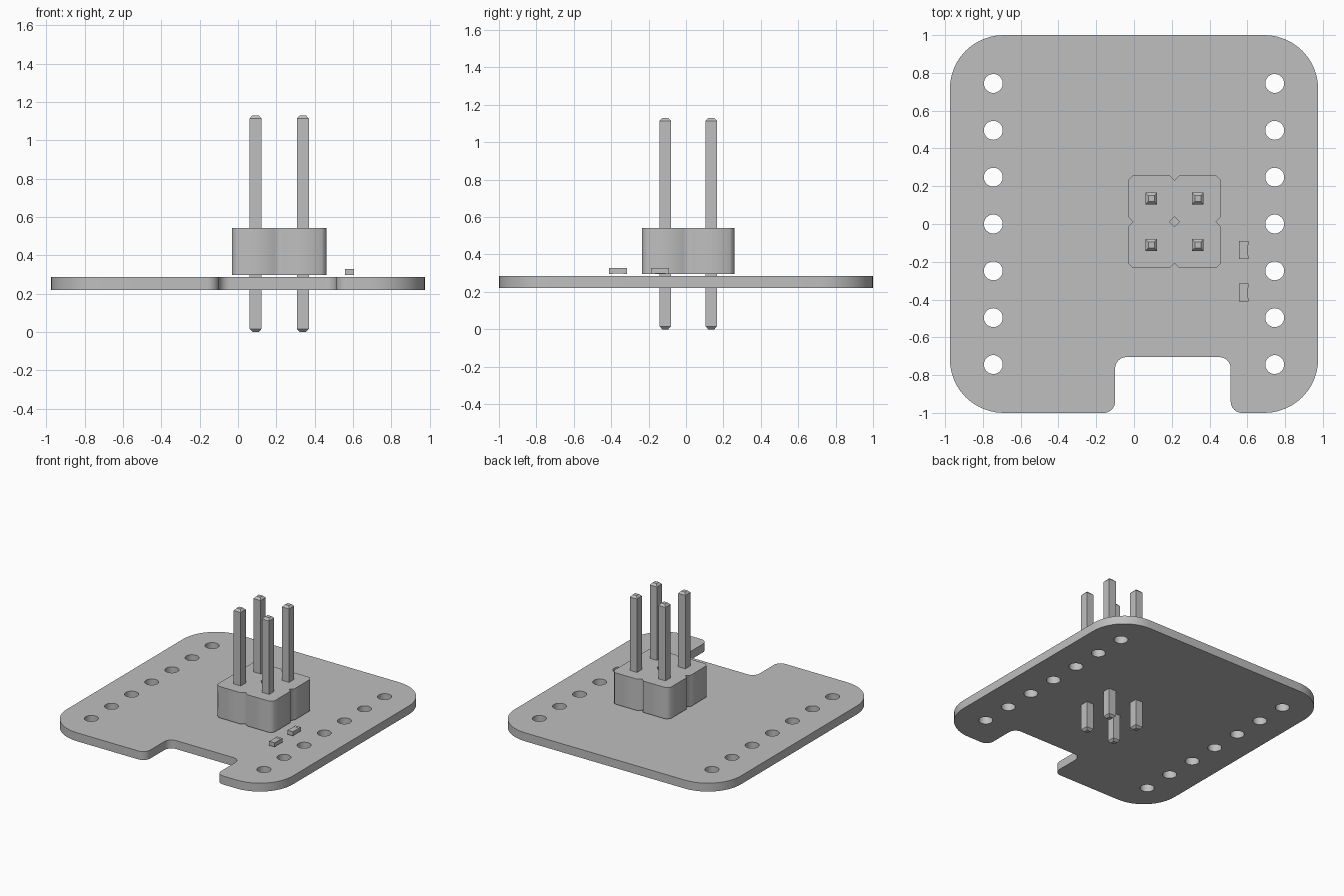
import bpy, bmesh, math
from mathutils import Vector

if "Cube" in bpy.data.objects:
    bpy.data.objects.remove(bpy.data.objects["Cube"])

grey = bpy.data.materials.new("plain grey")
grey.use_nodes = True
grey.diffuse_color = (0.52, 0.52, 0.52, 1)
grey.node_tree.nodes["Principled BSDF"].inputs["Base Color"].default_value = grey.diffuse_color


def add_object(name, bm, smooth=False):
    """Clean a bmesh and link it as an object."""
    bmesh.ops.remove_doubles(bm, verts=bm.verts, dist=1e-5)
    bmesh.ops.recalc_face_normals(bm, faces=bm.faces)
    mesh = bpy.data.meshes.new(name)
    bm.to_mesh(mesh)
    bm.free()
    mesh.materials.append(grey)
    obj = bpy.data.objects.new(name, mesh)
    bpy.context.collection.objects.link(obj)
    if smooth:
        bpy.ops.object.select_all(action='DESELECT')
        obj.select_set(True)
        bpy.context.view_layer.objects.active = obj
        bpy.ops.object.shade_smooth_by_angle(angle=math.radians(30))
    return obj


def plate(name, loops, z0, z1, smooth=False):
    """Extrude a flat outline; further loops become through holes."""
    curve = bpy.data.curves.new(name + "_profile", 'CURVE')
    curve.dimensions, curve.fill_mode = '2D', 'BOTH'
    curve.extrude = (z1 - z0) / 2
    for loop in loops:
        spline = curve.splines.new('POLY')
        spline.points.add(len(loop) - 1)
        for point, (x, y) in zip(spline.points, loop):
            point.co = (x, y, 0, 1)
        spline.use_cyclic_u = True
    helper = bpy.data.objects.new(name + "_profile", curve)
    bpy.context.collection.objects.link(helper)
    bpy.context.view_layer.update()
    graph = bpy.context.evaluated_depsgraph_get()
    mesh = bpy.data.meshes.new_from_object(helper.evaluated_get(graph))
    bm = bmesh.new()
    bm.from_mesh(mesh)
    bmesh.ops.translate(bm, verts=bm.verts, vec=(0, 0, (z0 + z1) / 2))
    bpy.data.objects.remove(helper)
    bpy.data.curves.remove(curve)
    bpy.data.meshes.remove(mesh)
    return add_object(name, bm, smooth)


def circle(x, y, r, n=32):
    return [(x + r * math.cos(math.tau * i / n), y + r * math.sin(math.tau * i / n))
            for i in range(n)]


def rounded(corners, steps=12):
    """Outline with a quarter-circle fillet at each right-angled corner."""
    out = []
    for i, (x, y, r) in enumerate(corners):
        p = Vector((x, y))
        before = (Vector(corners[i - 1][:2]) - p).normalized()
        after = (Vector(corners[(i + 1) % len(corners)][:2]) - p).normalized()
        centre = p + r * (before + after)
        for k in range(steps + 1):
            a = math.pi / 2 * k / steps
            out.append(tuple(centre - r * (after * math.cos(a) + before * math.sin(a))))
    return out


# Circuit board with a front notch and two rows of holes
big, small = 0.285, 0.06
outline = rounded([(-0.975, -1, big), (-0.1, -1, small), (-0.1, -0.705, small),
                   (0.512, -0.705, small), (0.512, -1, small), (0.975, -1, big),
                   (0.975, 1, big), (-0.975, 1, big)])
holes = [circle(x, 0.248 * i, 0.05) for x in (-0.745, 0.745) for i in range(-3, 4)]
plate("board", [outline] + holes, 0.22, 0.286, smooth=True)

# Header block: four chamfered cells joined, leaving grooves and a centre hole
CX, CY, PITCH, CH = 0.215, 0.012, 0.246, 0.026
block = []
for q in range(4):
    c, s = round(math.cos(q * math.pi / 2)), round(math.sin(q * math.pi / 2))
    for x, y in ((PITCH, -CH), (PITCH - CH, 0), (PITCH, CH),
                 (PITCH, PITCH - CH), (PITCH - CH, PITCH)):
        block.append((CX + c * x - s * y, CY + s * x + c * y))
plate("header_block", [block, circle(CX, CY, CH, 4)], 0.296, 0.541)

# Square pins with tapered tips
for ix, side in ((-1, "right"), (1, "left")):
    for iy, end in ((-1, "front"), (1, "back")):
        bm = bmesh.new()
        rings = []
        for z, h in ((0, 0.016), (0.016, 0.031), (1.114, 0.031), (1.13, 0.016)):
            rings.append([bm.verts.new((CX + ix * PITCH / 2 + h * a,
                                        CY + iy * PITCH / 2 + h * b, z))
                          for a, b in ((-1, -1), (1, -1), (1, 1), (-1, 1))])
        for low, high in zip(rings, rings[1:]):
            for i in range(4):
                j = (i + 1) % 4
                bm.faces.new((low[i], low[j], high[j], high[i]))
        bm.faces.new(rings[0])
        bm.faces.new(rings[-1])
        add_object(f"pin_{end}_{side}", bm)


# Small surface-mounted parts with end caps
def box(name, x, y, z, sx, sy, sz):
    bm = bmesh.new()
    bmesh.ops.create_cube(bm, size=1)
    bmesh.ops.scale(bm, verts=bm.verts, vec=(sx, sy, sz))
    bmesh.ops.translate(bm, verts=bm.verts, vec=(x, y, z))
    add_object(name, bm)


for label, y in (("back", -0.138), ("front", -0.363)):
    box(f"chip_body_{label}", 0.581, y, 0.313, 0.046, 0.056, 0.03)
    for k, end in ((-1, "front"), (1, "back")):
        box(f"chip_{label}_{end}_cap", 0.581, y + k * 0.038, 0.313, 0.048, 0.02, 0.032)
